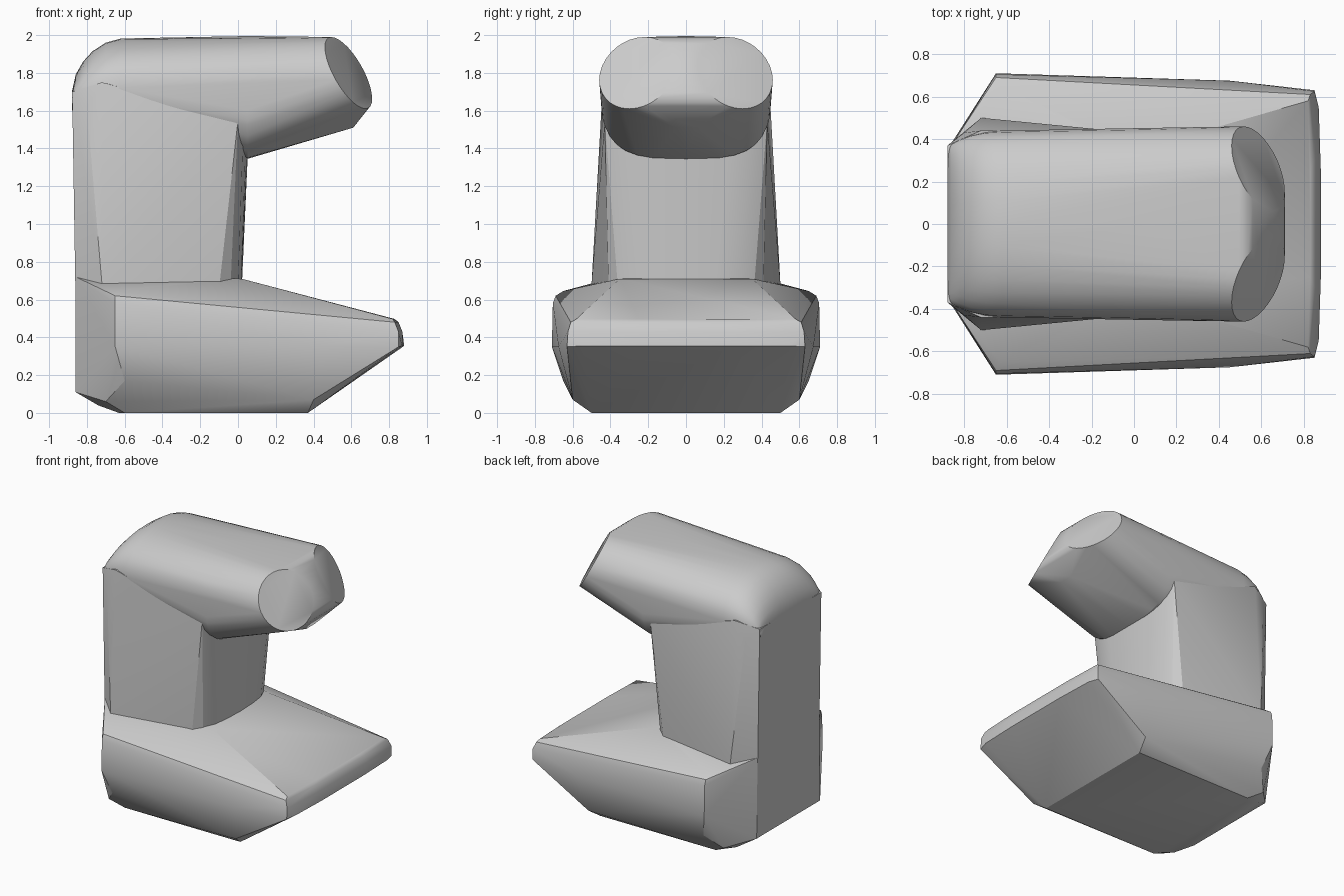
import bpy, bmesh, math
from mathutils import Vector

cube = bpy.data.objects.get("Cube")
if cube:
    bpy.data.objects.remove(cube, do_unlink=True)

grey = bpy.data.materials.new("plain_grey")
grey.use_nodes = True
colour = (0.6, 0.6, 0.6, 1)
grey.diffuse_color = colour
grey.node_tree.nodes["Principled BSDF"].inputs["Base Color"].default_value = colour


def hull(name, half_points, angle):
    """Convex solid around points mirrored across y = 0."""
    bm = bmesh.new()
    for x, y, z in half_points:
        for side in ((1, -1) if y else (1,)):
            bm.verts.new((x, side * y, z))
    result = bmesh.ops.convex_hull(bm, input=bm.verts[:])
    spare = {g for g in result["geom_interior"] + result["geom_unused"]
             if isinstance(g, bmesh.types.BMVert)}
    bmesh.ops.delete(bm, geom=list(spare), context="VERTS")
    bmesh.ops.dissolve_limit(bm, angle_limit=math.radians(1),
                             verts=bm.verts[:], edges=bm.edges[:])
    bmesh.ops.recalc_face_normals(bm, faces=bm.faces[:])
    mesh = bpy.data.meshes.new(name)
    bm.to_mesh(mesh)
    bm.free()
    mesh.materials.append(grey)
    ob = bpy.data.objects.new(name, mesh)
    bpy.context.collection.objects.link(ob)
    bpy.ops.object.select_all(action="DESELECT")
    ob.select_set(True)
    bpy.context.view_layer.objects.active = ob
    bpy.ops.object.shade_smooth_by_angle(angle=math.radians(angle))
    return ob


def section(x, half_width, bottom, middle, top, power, steps=8):
    """Half of a rounded cross-section at x, squarer below than above."""
    points = []
    for i in range(2 * steps + 1):
        a = math.pi * (i / (2 * steps) - 0.5)
        p = power if a < 0 else 2.3
        y = half_width * max(math.cos(a), 0) ** (2 / p)
        rise = abs(math.sin(a)) ** (2 / p)
        z = middle + rise * ((top - middle) if a > 0 else (bottom - middle))
        points.append((x, y if y > 0.001 else 0, z))
    return points


def disc(centre, normal, radius, steps=32):
    u = normal.cross(Vector((0, 0, 1))).normalized()
    v = normal.cross(u).normalized()
    return [centre + radius * (math.cos(t) * u + math.sin(t) * v)
            for t in (math.tau * i / steps for i in range(steps))]


# Base: wide wedge with chamfered back corners and a thin front lip
hull("base", [
    (-.63, .45, 0), (-.60, .50, 0), (.37, .50, 0),
    (-.74, .45, .04), (-.70, .55, .06), (.40, .60, .07), (-.60, .65, .17),
    (-.65, .71, .35), (.45, .675, .35), (.85, .63, .35),
    (.87, .55, .355), (.88, .25, .355),
    (.85, .625, .43), (.87, .30, .43), (.83, .61, .48), (.85, .30, .48),
    (.82, .58, .497), (.83, .25, .497),
    (-.65, .705, .58), (-.65, .69, .62), (-.63, .65, .645),
    (.02, .35, .71), (-.10, .38, .705),
    (-.86, .37, .72), (-.86, .38, .11)], 25)

# Column: tapering upright with a rounded front
column = [
    (-.86, .37, .60), (-.878, .37, 1.70), (-.72, .50, .68), (-.80, .43, 1.62),
    (-.72, .44, 1.75)]
for x, y in ((-.10, .41), (-.04, .36), (0, .27), (.015, .15), (.02, 0)):
    column.append((x, y, .66))
for x, y in ((0, .43), (.03, .36), (.045, .25), (.055, .12), (.06, 0)):
    column.append((x, y, 1.55))
hull("column", column, 25)

# Head: rounded arm with two angled end discs and a pointed lower lip
head = disc(Vector((.585, .26, 1.80)), Vector((.81, .36, .46)).normalized(), .214)
head += [(.61, .05, 1.51), (.05, .44, 1.55)]
head += section(.05, .452, 1.345, 1.76, 1.995, 3.4)
for x, width, bottom, middle, top in (
        (-.62, .44, 1.60, 1.72, 1.982), (-.70, .435, 1.60, 1.71, 1.96),
        (-.77, .42, 1.60, 1.70, 1.915), (-.82, .40, 1.60, 1.69, 1.86),
        (-.86, .38, 1.60, 1.68, 1.79), (-.878, .365, 1.60, 1.66, 1.71)):
    head += section(x, width, bottom, middle, top, 3.4)
hull("head", head, 30)
